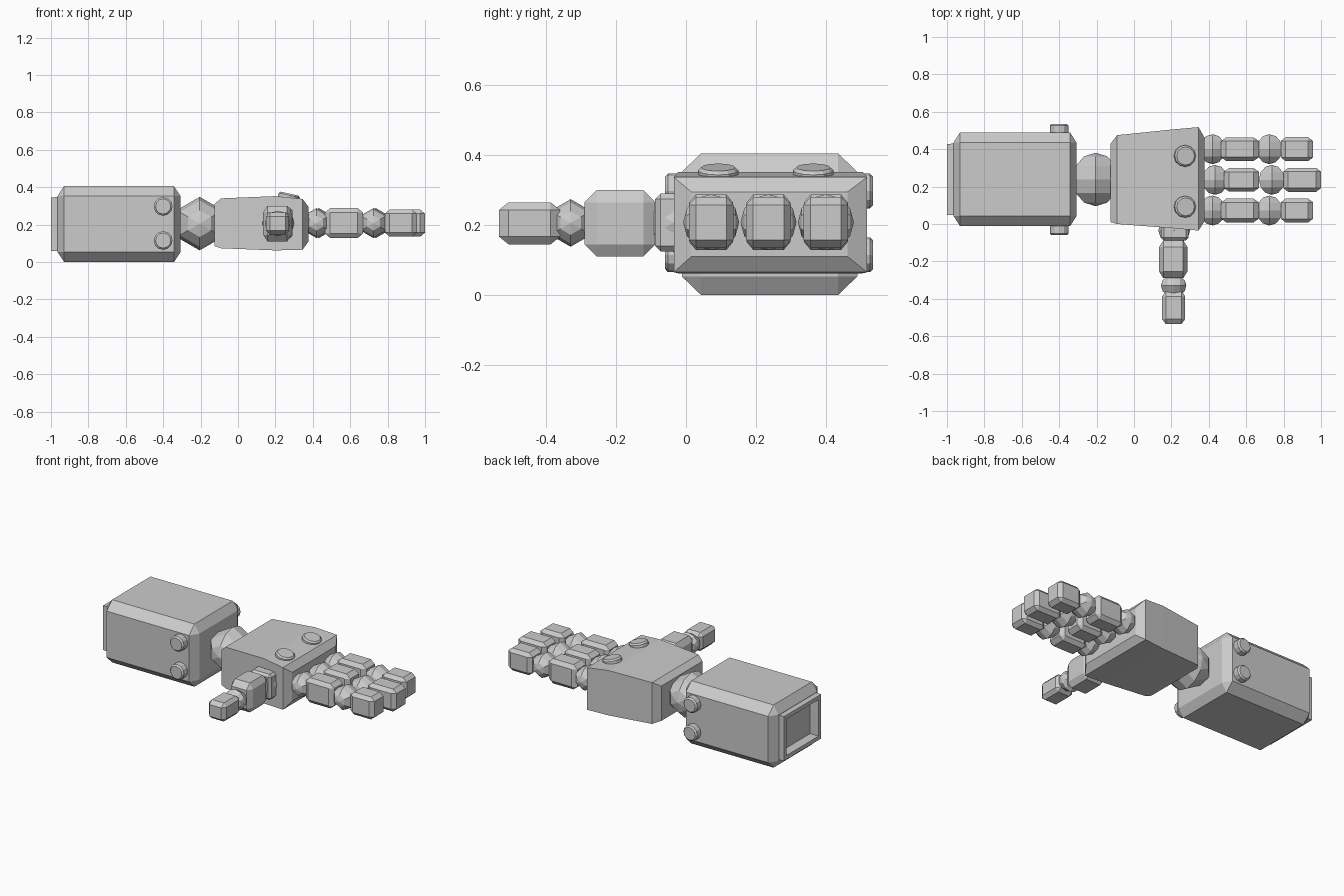
import bpy, bmesh, math
from mathutils import Matrix, Vector

if "Cube" in bpy.data.objects:
    bpy.data.objects.remove(bpy.data.objects["Cube"], do_unlink=True)

grey = bpy.data.materials.new("light_grey")
grey.diffuse_color = (0.6, 0.6, 0.6, 1)
grey.use_nodes = True
grey.node_tree.nodes["Principled BSDF"].inputs["Base Color"].default_value = (0.6, 0.6, 0.6, 1)


def finish(bm, name):
    bmesh.ops.recalc_face_normals(bm, faces=bm.faces)
    mesh = bpy.data.meshes.new(name)
    bm.to_mesh(mesh)
    bm.free()
    mesh.materials.append(grey)
    obj = bpy.data.objects.new(name, mesh)
    bpy.context.collection.objects.link(obj)
    return obj


def chamfer_box(lo, hi, inset):
    """Box between two corners, every edge chamfered, with its own inset per axis."""
    bm = bmesh.new()
    bmesh.ops.create_cube(bm, size=1)
    bmesh.ops.bevel(bm, geom=bm.edges[:], offset=0.1, segments=1, affect='EDGES')
    for v in bm.verts:
        for i in range(3):
            half = (hi[i] - lo[i]) / 2
            reach = half if abs(v.co[i]) > 0.45 else half - inset[i]
            v.co[i] = (lo[i] + hi[i]) / 2 + math.copysign(reach, v.co[i])
    return bm


def block(name, lo, hi, inset):
    return finish(chamfer_box(lo, hi, inset), name)


# Six-sided balls: the pole lies along the hinge axis, one corner points up
HINGE_Y = Matrix(((-1, 0, 0), (0, 0, 1), (0, 1, 0))).to_4x4()
HINGE_X = Matrix(((0, 0, 1), (1, 0, 0), (0, 1, 0))).to_4x4()


def joint(name, centre, radius, hinge=HINGE_Y):
    bm = bmesh.new()
    bmesh.ops.create_uvsphere(bm, u_segments=6, v_segments=6, radius=radius,
                              matrix=Matrix.Translation(centre) @ hinge)
    return finish(bm, name)


def bolt(name, base, direction, radius, height):
    """Short round stud with a chamfered rim, standing on base."""
    bm = bmesh.new()
    bmesh.ops.create_cone(bm, cap_ends=True, segments=12, radius1=radius,
                          radius2=radius, depth=height)
    rim = [e for e in bm.edges if all(v.co.z > 0 for v in e.verts)]
    bmesh.ops.bevel(bm, geom=rim, offset=0.009, segments=1, affect='EDGES')
    d = Vector(direction).normalized()
    turn = Vector((0, 0, 1)).rotation_difference(d).to_matrix().to_4x4()
    bm.transform(Matrix.Translation(Vector(base) + d * height / 2) @ turn)
    return finish(bm, name)


# Forearm with a raised hollow socket at its rear end
bm = chamfer_box((-0.965, -0.012, 0), (-0.307, 0.49, 0.405), (0.035, 0.055, 0.053))
end = min(bm.faces, key=lambda f: f.calc_center_median().x)
for thickness, shift in ((0.008, 0), (0.001, -0.035), (0.036, 0), (0.001, 0.06)):
    bmesh.ops.inset_individual(bm, faces=[end], thickness=thickness)
    bmesh.ops.translate(bm, verts=end.verts[:], vec=(shift, 0, 0))
finish(bm, "forearm")

# Forearm studs on both sides
for side, y, sign in (("front", 0.0, -1), ("back", 0.475, 1)):
    for level, z in (("upper", 0.297), ("lower", 0.115)):
        bolt(f"forearm_bolt_{side}_{level}", (-0.40, y, z), (0, sign, 0), 0.05, 0.06)

joint("wrist_ball", (-0.205, 0.238, 0.205), 0.143)

# Palm lofted through rectangular sections: x, y range, z range
sections = [(-0.125, 0.01, 0.43, 0.085, 0.31), (-0.09, 0.0, 0.475, 0.073, 0.34),
            (0.2, -0.022, 0.505, 0.062, 0.352), (0.345, -0.035, 0.518, 0.065, 0.337),
            (0.377, 0.015, 0.462, 0.11, 0.295)]
bm = bmesh.new()
rings = [[bm.verts.new((x, y, z)) for y, z in ((y0, z0), (y1, z0), (y1, z1), (y0, z1))]
         for x, y0, y1, z0, z1 in sections]
for a, b in zip(rings, rings[1:]):
    for i in range(4):
        j = (i + 1) % 4
        bm.faces.new((a[i], a[j], b[j], b[i]))
bm.faces.new(rings[0])
bm.faces.new(rings[-1])
finish(bm, "palm")

# Studs on the back of the palm, tilted forward
for name, y in (("front", 0.092), ("back", 0.364)):
    bolt(f"palm_bolt_{name}", (0.268, y, 0.33), (0.23, 0, 1), 0.058, 0.036)

# Three fingers, the middle one longer
for name, y, start, tip in (("front", 0.072, 0.465, 0.957), ("middle", 0.236, 0.48, 1.0),
                            ("back", 0.4, 0.465, 0.957)):
    shift = 0.013 if name == "middle" else 0
    joint(f"{name}_finger_knuckle", (0.42 + shift, y, 0.208), 0.08)
    block(f"{name}_finger_base", (start, y - 0.063, 0.128), (0.668, y + 0.063, 0.288),
          (0.028, 0.02, 0.024))
    joint(f"{name}_finger_joint", (0.724 + shift, y, 0.208), 0.08)
    block(f"{name}_finger_tip", (0.785 + shift, y - 0.064, 0.135), (tip, y + 0.064, 0.28),
          (0.026, 0.02, 0.022))

# Thumb pointing out of the front side
joint("thumb_knuckle", (0.215, -0.035, 0.207), 0.085, HINGE_X)
block("thumb_mount", (0.145, -0.088, 0.125), (0.292, 0.02, 0.29), (0.015, 0.015, 0.015))
block("thumb_base", (0.135, -0.29, 0.11), (0.285, -0.087, 0.3), (0.022, 0.035, 0.035))
joint("thumb_joint", (0.212, -0.33, 0.206), 0.068, HINGE_X)
block("thumb_tip", (0.15, -0.535, 0.145), (0.274, -0.36, 0.265), (0.02, 0.027, 0.022))
